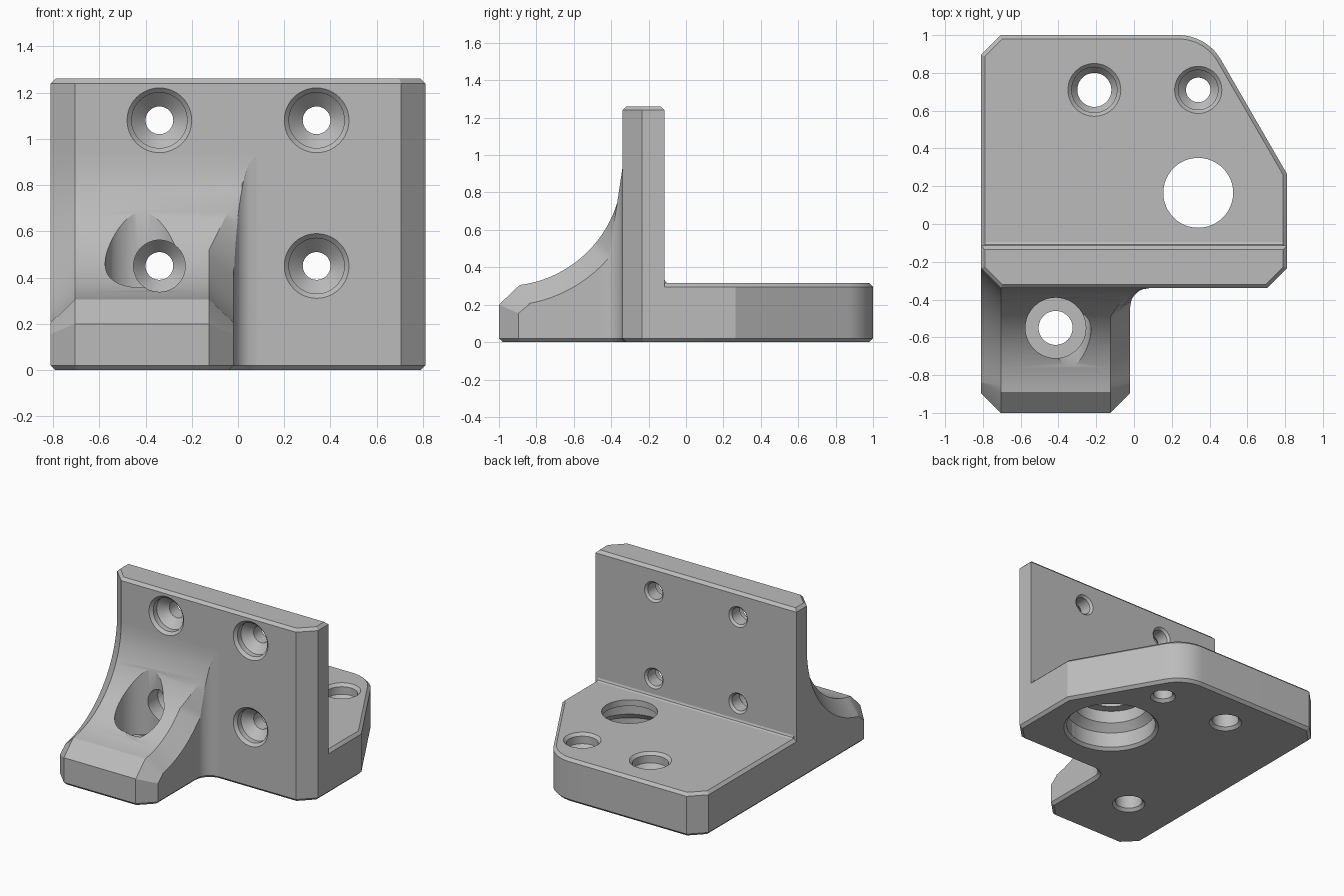
import bpy, bmesh
from math import sin, cos, radians, sqrt, acos
from mathutils import Matrix, Vector

if "Cube" in bpy.data.objects:
    bpy.data.objects.remove(bpy.data.objects["Cube"], do_unlink=True)

GREY = (0.5, 0.5, 0.5, 1)
grey = bpy.data.materials.new("machined_grey")
grey.use_nodes = True
grey.diffuse_color = GREY
for node in grey.node_tree.nodes:
    if node.type == 'BSDF_PRINCIPLED':
        node.inputs["Base Color"].default_value = GREY

W, CH, EDGE = 0.81, 0.105, 0.02      # half width, corner chamfer, edge break
FRONT, BACK, DECK, TOP = -0.34, -0.115, 0.315, 1.26


def finish(bm, name, matrix=Matrix()):
    bm.transform(matrix)
    bmesh.ops.recalc_face_normals(bm, faces=bm.faces)
    mesh = bpy.data.meshes.new(name)
    bm.to_mesh(mesh)
    bm.free()
    mesh.materials.append(grey)
    obj = bpy.data.objects.new(name, mesh)
    bpy.context.scene.collection.objects.link(obj)
    return obj


def prism(name, outline, lo, hi, edge=0, matrix=Matrix()):
    """Extrude an outline along z, with the rims of both ends chamfered."""
    bm = bmesh.new()
    rings = [[bm.verts.new((x, y, z)) for x, y in outline] for z in (lo + edge, hi - edge)]
    caps = [bm.faces.new(r) for r in rings]
    n = len(outline)
    for i in range(n):
        j = (i + 1) % n
        bm.faces.new((rings[0][i], rings[0][j], rings[1][j], rings[1][i]))
    bmesh.ops.recalc_face_normals(bm, faces=bm.faces)
    if edge:
        for cap, z in zip(caps, (lo, hi)):
            bmesh.ops.inset_region(bm, faces=[cap], thickness=edge, use_even_offset=True)
            for v in cap.verts:
                v.co.z = z
    return finish(bm, name, matrix)


def lathe(name, steps, loc, along_y=False, sides=48):
    """Solid of revolution from (radius, height) steps."""
    bm = bmesh.new()
    rings = []
    for r, h in steps:
        rings.append([bm.verts.new((r * cos(radians(360 * i / sides)),
                                    r * sin(radians(360 * i / sides)), h)) for i in range(sides)])
    for a, b in zip(rings, rings[1:]):
        for i in range(sides):
            j = (i + 1) % sides
            bm.faces.new((a[i], a[j], b[j], b[i]))
    bm.faces.new(rings[0])
    bm.faces.new(rings[-1])
    turn = Matrix.Rotation(radians(-90), 4, 'X') if along_y else Matrix()
    obj = finish(bm, name, Matrix.Translation(loc) @ turn)
    obj.hide_render = True
    return obj


# Base plate: chamfered corners, one rounded corner leading into a slanted side
arc = [(0.235 + 0.26 * cos(radians(a)), 0.74 + 0.26 * sin(radians(a))) for a in range(30, 91, 5)]
front_corners = [(-W, FRONT + CH), (-W + CH, FRONT), (W - CH, FRONT), (W, FRONT + CH)]
base = prism("base_plate", front_corners + [(W, 0.265)] + arc + [(-W + CH, 1), (-W, 1 - CH)],
             0, DECK, EDGE)

# Upright wall and the small cove behind it
wall = prism("upright_wall", front_corners + [(W, BACK), (-W, BACK)], 0, TOP, EDGE)
cove = prism("wall_cove", [(BACK - 0.01, DECK - 0.01), (BACK + 0.02, DECK - 0.01), (BACK + 0.02, DECK),
                           (BACK + 0.006, DECK + 0.006), (BACK, DECK + 0.02),
                           (BACK - 0.01, DECK + 0.02)], -W + EDGE, W - EDGE,
             matrix=Matrix(((0, 0, 1, 0), (1, 0, 0, 0), (0, 1, 0, 0), (0, 0, 0, 1))))

# Gusset foot: curved profile with chamfered flanks, blending into the wall on one side
R, CY, CZ, BLEND = 0.63, -0.97, 0.93, 0.52
RIGHT, FILLET = -0.02, 0.1


def flank_x(y):
    d = y - (FRONT - FILLET)
    return RIGHT if d <= 0 else RIGHT + FILLET - sqrt(max(0, FILLET ** 2 - d * d))


rows = [((-1, EDGE), (-1 + CH, EDGE)), ((-1, 0.2), (-1 + CH, 0.155)), ((-0.89, 0.305), (-0.84, 0.2))]
a_start, a_blend = 7.3, 180 / 3.14159265 * acos((CZ - BLEND) / R)
angles = [a_start + (a_blend - a_start) * i / 14 for i in range(1, 15)]
angles += [a_blend + (90 - a_blend) * i / 14 for i in range(1, 15)]
for a in angles:
    s, c = sin(radians(a)), cos(radians(a))
    rows.append(((CY + R * s, CZ - R * c), (CY + (R + CH) * s, CZ - (R + CH) * c)))

sections = []
blend_y, blend_z = rows[16][1]
for (py, pz), (oy, oz) in rows:
    ry, rz, inner = oy, oz, RIGHT - CH
    if pz > BLEND:
        t = min(1, (pz - BLEND) / (CZ - BLEND))
        ry = blend_y + (FRONT - blend_y) * t
        rz = pz - (BLEND - blend_z) * (1 - t)
        inner += (CH + FILLET) * t
    rx = flank_x(ry)
    sections.append([(-W, oy, EDGE), (-W, oy, oz), (-W + CH, py, pz),
                     (inner, py, pz), (rx, ry, rz), (rx, ry, EDGE)])
sections.append([(x, -0.2, z) for x, y, z in sections[-1]])

bm = bmesh.new()
loops = [[bm.verts.new(p) for p in sec] for sec in sections]
for a, b in zip(loops, loops[1:]):
    for i in range(6):
        j = (i + 1) % 6
        bm.faces.new((a[i], a[j], b[j], b[i]))
bm.faces.new(loops[0])
bm.faces.new(loops[-1])
bmesh.ops.remove_doubles(bm, verts=bm.verts, dist=0.0004)
bmesh.ops.recalc_face_normals(bm, faces=bm.faces)
under = [f for f in bm.faces if all(v.co.z < EDGE + 0.001 for v in f.verts)]
bmesh.ops.inset_region(bm, faces=under, thickness=EDGE, use_even_offset=True)
for v in {v for f in under for v in f.verts}:
    v.co.z = 0
foot = finish(bm, "gusset_foot")

# Countersunk screw holes through the wall
cutters = []
tail = [(0.12, -0.28), (0.06, -0.22), (0.06, BACK - 0.015), (0.095, BACK + 0.02)]
for x, z in ((-0.34, 1.08), (0.34, 1.08), (0.34, 0.45)):
    cutters.append(lathe("wall_screw_cutter", [(0.16, -0.36), (0.12, -0.32)] + tail, (x, 0, z), True))
cutters.append(lathe("foot_clearance_cutter", [(0.112, -1.1), (0.112, -0.28)] + tail[1:],
                     (-0.34, 0, 0.45), True))

# Countersunk holes through the base plate
for x, r, rim in ((-0.21, 0.09, 0.14), (0.34, 0.065, 0.125)):
    cutters.append(lathe("base_screw_cutter",
                         [(r + 0.04, -0.02), (r, 0.02), (r, 0.2), (rim - 0.02, 0.24),
                          (rim - 0.02, DECK - 0.02), (rim + 0.02, DECK + 0.02)], (x, 0.71, 0)))

# Large stepped bore, wider from below
cutters.append(lathe("large_bore_cutter",
                     [(0.34, -0.02), (0.3, 0.02), (0.3, 0.13), (0.25, 0.18), (0.25, 0.27),
                      (0.185, 0.27), (0.185, 0.4)], (0.34, 0.165, 0)))

# Vertical bolt hole with a flat seat in the foot
cutters.append(lathe("foot_bolt_cutter",
                     [(0.13, -0.02), (0.09, 0.02), (0.09, 0.2), (0.16, 0.2), (0.16, 1.1)],
                     (-0.415, -0.55, 0)))

# Cut the holes, bake the result and discard the cutters
bodies = [base, wall, foot]
for body in bodies:
    for cutter in cutters:
        mod = body.modifiers.new("hole", 'BOOLEAN')
        mod.operation = 'DIFFERENCE'
        mod.solver = 'EXACT'
        mod.object = cutter
bpy.context.view_layer.update()
graph = bpy.context.evaluated_depsgraph_get()
baked = [bpy.data.meshes.new_from_object(b.evaluated_get(graph)) for b in bodies]
for body, mesh in zip(bodies, baked):
    body.modifiers.clear()
    body.data = mesh
    mesh.materials.clear()
    mesh.materials.append(grey)
    for p in mesh.polygons:
        p.material_index = 0
for cutter in cutters:
    bpy.data.objects.remove(cutter, do_unlink=True)

# Smooth the curved faces and keep the edges crisp
for obj in bpy.context.scene.objects:
    obj.select_set(obj in bodies or obj == cove)
bpy.context.view_layer.objects.active = base
bpy.ops.object.shade_smooth_by_angle(angle=radians(25))
